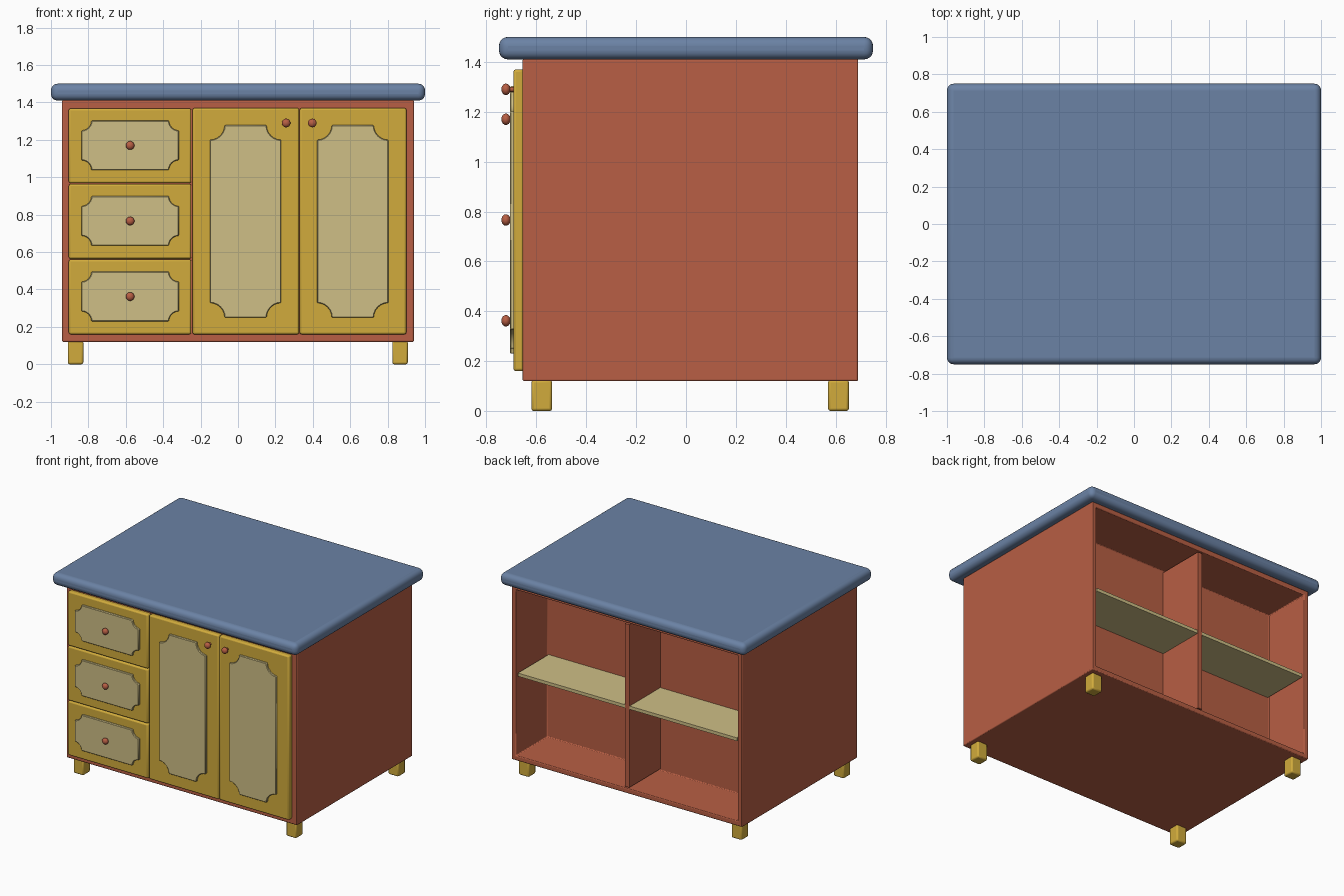
import bpy, bmesh, math
from mathutils import Matrix, Vector

default = bpy.data.objects.get("Cube")
if default:
    bpy.data.objects.remove(default, do_unlink=True)


def material(name, rgb):
    m = bpy.data.materials.new(name)
    m.use_nodes = True
    m.diffuse_color = (*rgb, 1)
    m.node_tree.nodes["Principled BSDF"].inputs["Base Color"].default_value = (*rgb, 1)
    return m


TERRACOTTA = material("terracotta", (0.48, 0.114, 0.058))
MUSTARD = material("mustard", (0.64, 0.41, 0.045))
CREAM = material("cream", (0.62, 0.52, 0.24))
SLATE = material("slate_blue", (0.147, 0.225, 0.375))


def finish(name, bm, mat, bevel=0, segments=2):
    bmesh.ops.recalc_face_normals(bm, faces=bm.faces)
    me = bpy.data.meshes.new(name)
    bm.to_mesh(me)
    bm.free()
    me.materials.append(mat)
    ob = bpy.data.objects.new(name, me)
    bpy.context.collection.objects.link(ob)
    if bevel:
        mod = ob.modifiers.new("rounded_edges", "BEVEL")
        mod.width, mod.segments = bevel, segments
    bpy.ops.object.select_all(action="DESELECT")
    ob.select_set(True)
    bpy.context.view_layer.objects.active = ob
    bpy.ops.object.shade_smooth_by_angle(angle=math.radians(40))
    return ob


def box_mesh(x, y, z):
    """Box between the (low, high) limits on each axis."""
    bm = bmesh.new()
    centre = Vector([sum(r) / 2 for r in (x, y, z)])
    size = [r[1] - r[0] for r in (x, y, z)]
    bmesh.ops.create_cube(bm, size=1, matrix=Matrix.Translation(centre) @ Matrix.Diagonal((*size, 1)))
    return bm


def box(name, x, y, z, mat, bevel=0, segments=2):
    return finish(name, box_mesh(x, y, z), mat, bevel, segments)


def notched_panel(name, x, z, r, steps=6):
    """Raised panel with a concave quarter circle at each corner."""
    bm = bmesh.new()
    corners = [(x[0], z[0], 90), (x[1], z[0], 180), (x[1], z[1], 270), (x[0], z[1], 0)]
    verts = []
    for cx, cz, start in corners:
        for i in range(steps + 1):
            a = math.radians(start - 90 * i / steps)
            verts.append(bm.verts.new((cx + r * math.cos(a), -0.685, cz + r * math.sin(a))))
    face = bm.faces.new(verts)
    out = bmesh.ops.extrude_face_region(bm, geom=[face])
    moved = [g for g in out["geom"] if isinstance(g, bmesh.types.BMVert)]
    bmesh.ops.translate(bm, verts=moved, vec=(0, -0.021, 0))
    finish(name, bm, CREAM, 0.004, 1)


def knob(name, x, z):
    bm = bmesh.new()
    bmesh.ops.create_uvsphere(bm, u_segments=16, v_segments=10, radius=0.023,
                              matrix=Matrix.Translation((x, -0.722, z)) @ Matrix.Diagonal((1, 0.8, 1, 1)))
    bmesh.ops.create_cone(bm, cap_ends=True, segments=12, radius1=0.01, radius2=0.01, depth=0.04,
                          matrix=Matrix.Translation((x, -0.7, z)) @ Matrix.Rotation(math.pi / 2, 4, "X"))
    finish(name, bm, TERRACOTTA)


# Worktop
box("worktop", (-1, 1), (-0.75, 0.75), (1.41, 1.5), SLATE, 0.036, 5)

# Cabinet body with an open back
bm = box_mesh((-0.94, 0.94), (-0.655, 0.69), (0.12, 1.412))
bm.faces.ensure_lookup_table()
bm.normal_update()
back = max(bm.faces, key=lambda f: f.normal.y)
bmesh.ops.inset_region(bm, faces=[back], thickness=0.05)
out = bmesh.ops.extrude_face_region(bm, geom=[back])
bmesh.ops.translate(bm, verts=[g for g in out["geom"] if isinstance(g, bmesh.types.BMVert)],
                    vec=(0, -0.365, 0))
if back.is_valid:
    bmesh.ops.delete(bm, geom=[back], context="FACES_ONLY")
finish("cabinet_body", bm, TERRACOTTA, 0.006)

# Divider and shelves in the back
box("divider", (-0.018, 0.018), (0.32, 0.686), (0.165, 1.365), TERRACOTTA)
for side, x in (("left", (0.015, 0.893)), ("right", (-0.893, -0.015))):
    box("shelf_" + side, x, (0.32, 0.682), (0.74, 0.764), CREAM)

# Drawers
for i in range(3):
    z = 0.16 + 0.404 * i
    tag = str(i + 1)
    box("drawer_" + tag, (-0.905, -0.25), (-0.692, -0.65), (z, z + 0.4), MUSTARD, 0.01)
    notched_panel("drawer_panel_" + tag, (-0.837, -0.316), (z + 0.07, z + 0.335), 0.053)
    knob("drawer_knob_" + tag, -0.577, z + 0.202)

# Doors
for side, x, knob_x in (("right", -0.243, 0.257), ("left", 0.33, 0.397)):
    box("door_" + side, (x, x + 0.57), (-0.692, -0.65), (0.16, 1.37), MUSTARD, 0.01)
    notched_panel("door_panel_" + side, (x + 0.093, x + 0.474), (0.25, 1.278), 0.078)
    knob("door_knob_" + side, knob_x, 1.29)

# Legs
for side, x in (("right", -0.91), ("left", 0.825)):
    for end, y in (("front", -0.62), ("back", 0.57)):
        box(f"leg_{end}_{side}", (x, x + 0.083), (y, y + 0.083), (0, 0.125), MUSTARD, 0.01)
